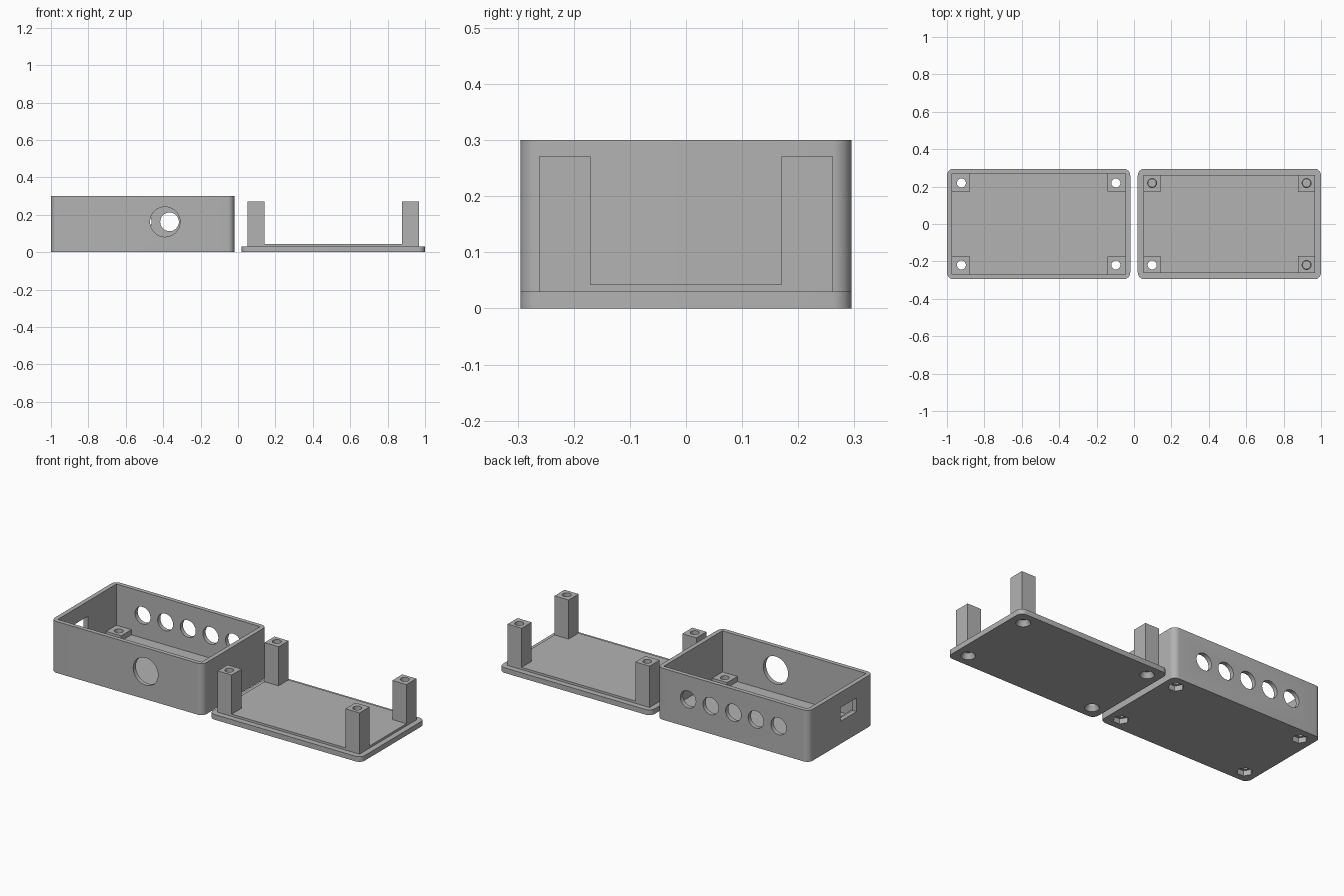
import bpy
import bmesh
import math
from mathutils import Matrix, Vector

if "Cube" in bpy.data.objects:
    bpy.data.objects.remove(bpy.data.objects["Cube"], do_unlink=True)

grey = bpy.data.materials.new("plain grey plastic")
grey.use_nodes = True
COLOUR = (0.45, 0.45, 0.45, 1)
grey.diffuse_color = COLOUR
grey.node_tree.nodes["Principled BSDF"].inputs["Base Color"].default_value = COLOUR


def finish(name, bm):
    mesh = bpy.data.meshes.new(name)
    bm.to_mesh(mesh)
    bm.free()
    mesh.materials.append(grey)
    obj = bpy.data.objects.new(name, mesh)
    bpy.context.collection.objects.link(obj)
    return obj


def block(name, low, high, radius=0):
    """Box between two corners, with optional rounded upright edges."""
    low, high = Vector(low), Vector(high)
    bm = bmesh.new()
    bmesh.ops.create_cube(bm, size=1)
    bmesh.ops.scale(bm, vec=high - low, verts=bm.verts)
    bmesh.ops.translate(bm, vec=(low + high) / 2, verts=bm.verts)
    if radius:
        upright = [e for e in bm.edges
                   if abs(e.verts[0].co.z - e.verts[1].co.z) > 0.001]
        bmesh.ops.bevel(bm, geom=upright, offset=radius, segments=8,
                        profile=0.5, affect='EDGES')
    return finish(name, bm)


def rod(name, centre, r1, r2, length, sides=32, along_y=False):
    bm = bmesh.new()
    bmesh.ops.create_cone(bm, cap_ends=True, segments=sides,
                          radius1=r1, radius2=r2, depth=length)
    turn = Matrix.Rotation(math.pi / 2, 4, 'X') if along_y else Matrix()
    if sides == 6:
        turn = Matrix.Rotation(math.pi / 6, 4, 'Z')
    bmesh.ops.transform(bm, matrix=Matrix.Translation(centre) @ turn, verts=bm.verts)
    return finish(name, bm)


def combine(target, tool, operation):
    tool.hide_render = True
    mod = target.modifiers.new("combine", 'BOOLEAN')
    mod.operation, mod.solver, mod.object = operation, 'EXACT', tool
    bpy.context.view_layer.objects.active = target
    bpy.ops.object.modifier_apply(modifier=mod.name)
    bpy.data.objects.remove(tool, do_unlink=True)


def smooth(obj):
    bpy.ops.object.select_all(action='DESELECT')
    obj.select_set(True)
    bpy.context.view_layer.objects.active = obj
    bpy.ops.object.shade_smooth_by_angle(angle=math.radians(25))


MID = 0.51                       # x centre of each half
HALF_X, HALF_Y = 0.49, 0.295
SCREW_X, SCREW_Y = 0.413, 0.219
CORNERS = [(sx, sy) for sx in (-1, 1) for sy in (-1, 1)]


def corner_post(centre, sx, sy, inner, outer, bottom, top):
    """Square post between inner and outer distances from a half's centre."""
    xs = sorted((centre + sx * inner[0], centre + sx * outer[0]))
    ys = sorted((sy * inner[1], sy * outer[1]))
    return block("post", (xs[0], ys[0], bottom), (xs[1], ys[1], top))


# Open box with short screw bosses
box = block("box_base", (-MID - HALF_X, -HALF_Y, 0),
            (-MID + HALF_X, HALF_Y, 0.3), 0.035)
combine(box, block("cavity", (-MID - 0.464, -0.27, 0.03),
                   (-MID + 0.464, 0.27, 0.4)), 'DIFFERENCE')
for sx, sy in CORNERS:
    combine(box, corner_post(-MID, sx, sy, (0.367, 0.175), (0.47, 0.276),
                             0.02, 0.06), 'UNION')
    x, y = -MID + sx * SCREW_X, sy * SCREW_Y
    combine(box, rod("screw_hole", (x, y, 0.05), 0.024, 0.024, 0.2), 'DIFFERENCE')
    # Hexagonal nut pocket underneath
    combine(box, rod("nut_pocket", (x, y, 0), 0.042, 0.042, 0.06, 6), 'DIFFERENCE')

# Round openings: one large in front, five in a row at the back
combine(box, rod("front_opening", (-0.39, -0.28, 0.162), 0.08, 0.08, 0.1,
                 48, True), 'DIFFERENCE')
for i in range(-2, 3):
    combine(box, rod("back_opening", (-0.512 + 0.146 * i, 0.28, 0.162),
                     0.05, 0.05, 0.1, 32, True), 'DIFFERENCE')

# Rectangular port in the right end wall
combine(box, block("port", (-1.05, -0.144, 0.132), (-0.94, 0.006, 0.212)), 'DIFFERENCE')
smooth(box)

# Lid lying upside down, with raised panel and tall posts
lid = block("lid", (MID - HALF_X, -HALF_Y, 0), (MID + HALF_X, HALF_Y, 0.03), 0.035)
combine(lid, block("panel", (MID - 0.458, -0.262, 0.02),
                   (MID + 0.458, 0.262, 0.043)), 'UNION')
for sx, sy in CORNERS:
    combine(lid, corner_post(MID, sx, sy, (0.367, 0.17), (0.458, 0.262),
                             0.025, 0.271), 'UNION')
    x, y = MID + sx * SCREW_X, sy * SCREW_Y
    combine(lid, rod("screw_hole", (x, y, 0.15), 0.024, 0.024, 0.4), 'DIFFERENCE')
    # Countersink for the screw head
    combine(lid, rod("countersink", (x, y, 0.01), 0.044, 0.022, 0.04), 'DIFFERENCE')
smooth(lid)
